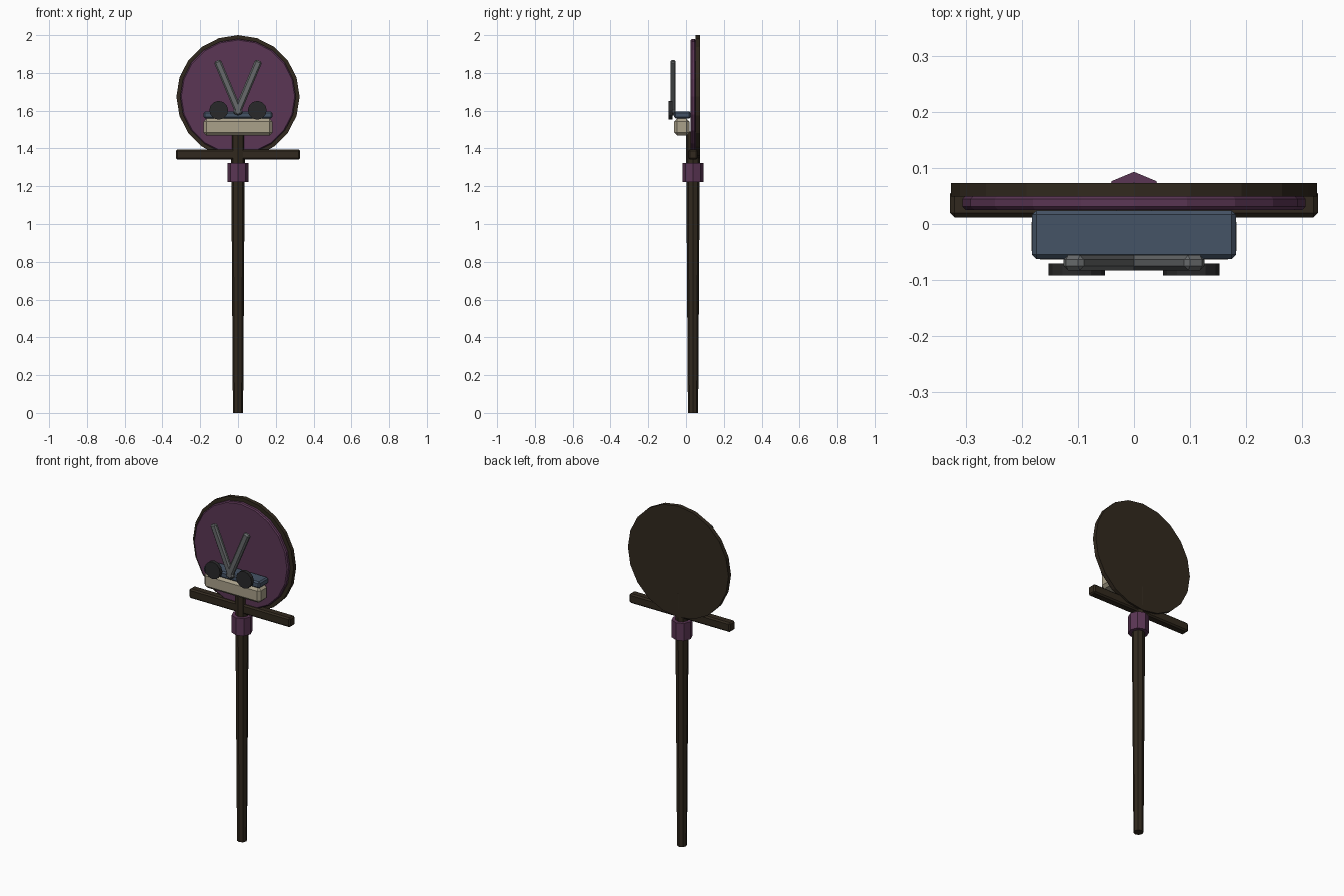
import bpy, bmesh, math
from mathutils import Matrix

if "Cube" in bpy.data.objects:
    bpy.data.objects.remove(bpy.data.objects["Cube"])


def material(name, rgb):
    m = bpy.data.materials.new(name)
    m.diffuse_color = (*rgb, 1)
    m.use_nodes = True
    m.node_tree.nodes["Principled BSDF"].inputs["Base Color"].default_value = m.diffuse_color
    return m


WOOD = material("dark wood", (0.031, 0.022, 0.013))
PURPLE = material("plum", (0.105, 0.037, 0.090))
CREAM = material("bone cream", (0.40, 0.355, 0.255))
BLUE = material("slate blue", (0.060, 0.088, 0.133))
STEEL = material("steel grey", (0.135, 0.143, 0.147))
BLACK = material("charcoal", (0.022, 0.022, 0.023))


def finish(bm, name, mat, loc, rot=(0, 0, 0), bevel=0):
    me = bpy.data.meshes.new(name)
    bm.to_mesh(me)
    bm.free()
    ob = bpy.data.objects.new(name, me)
    bpy.context.collection.objects.link(ob)
    me.materials.append(mat)
    ob.location, ob.rotation_euler = loc, rot
    if bevel:
        b = ob.modifiers.new("edge bevel", 'BEVEL')
        b.width, b.segments, b.limit_method = bevel, 1, 'ANGLE'
    return ob


def box(name, mat, loc, size, rot=(0, 0, 0), bevel=0):
    bm = bmesh.new()
    bmesh.ops.create_cube(bm, size=1)
    bmesh.ops.scale(bm, vec=size, verts=bm.verts)
    return finish(bm, name, mat, loc, rot, bevel)


def prism(name, mat, loc, r1, r2, depth, sides, rot=(0, 0, 0), bevel=0):
    bm = bmesh.new()
    bmesh.ops.create_cone(bm, cap_ends=True, segments=sides,
                          radius1=r1, radius2=r2, depth=depth)
    return finish(bm, name, mat, loc, rot, bevel)


FACING = (math.pi / 2, 0, 0)  # turns a prism's axis to y
Y = 0.037                     # depth of the pole axis

# Pole, collar and crossbar
prism("pole", WOOD, (0, Y, 0.745), 0.027, 0.037, 1.49, 8)
prism("collar", PURPLE, (0, Y, 1.273), 0.056, 0.056, 0.102, 8)
box("crossbar", WOOD, (0, Y, 1.368), (0.655, 0.05, 0.055), bevel=0.008)

# Round sign: wooden backing and coloured face
prism("sign_backing", WOOD, (0, 0.061, 1.674), 0.326, 0.326, 0.024, 20, FACING)
prism("sign_face", PURPLE, (0, 0.038, 1.674), 0.306, 0.306, 0.026, 20, FACING, 0.006)

# Block with cloth pad
box("block", CREAM, (0, -0.022, 1.513), (0.366, 0.082, 0.09), bevel=0.016)
box("pad", BLUE, (0, -0.019, 1.577), (0.364, 0.087, 0.038), bevel=0.008)

# Crossed blades and round grips, mirrored left and right
for side, s in (("left", -1), ("right", 1)):
    box(side + "_blade", STEEL, (s * 0.05, -0.069, 1.722), (0.039, 0.027, 0.31),
        (0, s * 0.4, 0), 0.008)
    prism(side + "_grip", BLACK, (s * 0.102, -0.081, 1.602), 0.05, 0.05, 0.021, 12, FACING)
